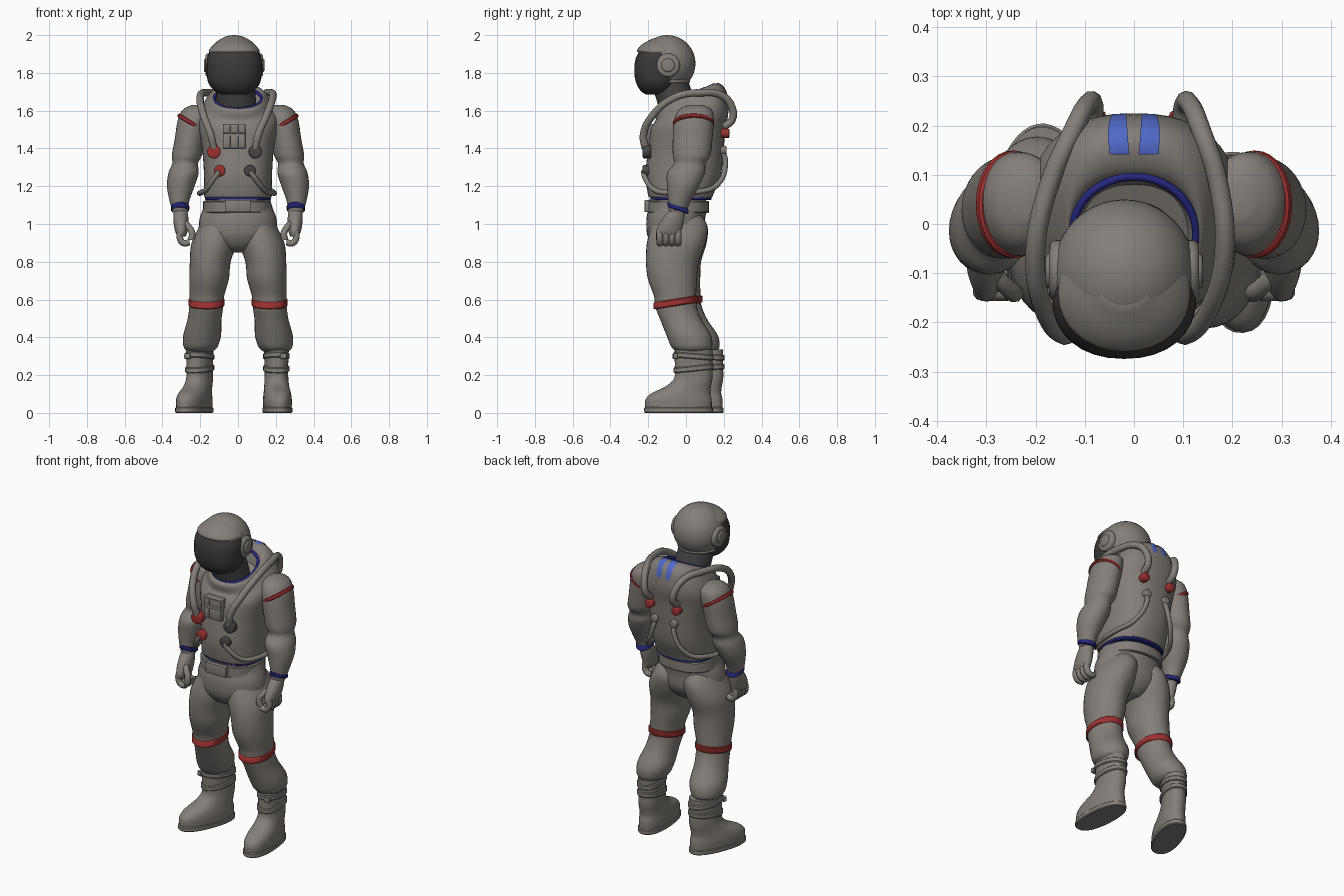
import bpy, bmesh, math
from mathutils import Vector, Euler

cube = bpy.data.objects.get("Cube")
if cube:
    bpy.data.objects.remove(cube, do_unlink=True)

PALETTE = {"suit_grey": (.23, .21, .19), "visor_black": (.042, .042, .042), "charcoal": (.06, .06, .06),
           "red": (.34, .032, .03), "bright_blue": (.08, .14, .56), "navy_blue": (.02, .022, .22)}
materials = {}
for label, rgb in PALETTE.items():
    mat = materials[label] = bpy.data.materials.new(label)
    mat.use_nodes = True
    mat.diffuse_color = (*rgb, 1)
    shader = next(n for n in mat.node_tree.nodes if n.type == 'BSDF_PRINCIPLED')
    shader.inputs["Base Color"].default_value = (*rgb, 1)
parts = []

def add_part(name, mesh, colour, loc=(0, 0, 0), rot=(0, 0, 0)):
    mesh.materials.clear()
    mesh.materials.append(materials[colour])
    obj = bpy.data.objects.new(name, mesh)
    obj.location, obj.rotation_euler = loc, rot
    bpy.context.scene.collection.objects.link(obj)
    parts.append(obj)
    return obj

def from_bmesh(name, bm, colour, loc=(0, 0, 0), rot=(0, 0, 0)):
    bmesh.ops.recalc_face_normals(bm, faces=bm.faces[:])
    mesh = bpy.data.meshes.new(name)
    bm.to_mesh(mesh)
    bm.free()
    return add_part(name, mesh, colour, loc, rot)

def loft(name, sections, colour="suit_grey", sides=32, steps=4, power=2.0, loc=(0, 0, 0), rot=(0, 0, 0)):
    """Skin through rounded sections (x, y, z, half width, half depth, slope)."""
    rows = [Vector(tuple(r) + (0,) * (6 - len(r))) for r in sections]
    last = len(rows) - 1
    rings = []
    for i in range(last):
        a, b, c, d = rows[max(i - 1, 0)], rows[i], rows[i + 1], rows[min(i + 2, last)]
        for k in range(steps):
            t = k / steps
            rings.append(b + (c - a) * (t / 2) + (a * 2 - b * 5 + c * 4 - d) * (t * t / 2)
                         + (b * 3 - a - c * 3 + d) * (t ** 3 / 2))
    rings.append(rows[last])
    def rounded(value):
        return math.copysign(abs(value) ** (2 / power), value)
    bm = bmesh.new()
    grid = []
    for x, y, z, rx, ry, slope in rings:
        outline = [(rx * rounded(math.cos(a)), ry * rounded(math.sin(a)))
                   for a in (math.tau * k / sides for k in range(sides))]
        grid.append([bm.verts.new((x + u, y + v, z + slope * v)) for u, v in outline])
    for low, high in zip(grid, grid[1:]):
        for k in range(sides):
            n = (k + 1) % sides
            bm.faces.new((low[k], low[n], high[n], high[k]))
    bm.faces.new(grid[0][::-1])
    bm.faces.new(grid[-1])
    return from_bmesh(name, bm, colour, loc, rot)

def band(name, loc, rx, ry, height, colour="suit_grey", slope=0, rot=(0, 0, 0), power=2.0):
    """Flat strap with chamfered rims."""
    h, c = height / 2, .005
    loft(name, [(0, 0, -h, rx - c, ry - c, slope), (0, 0, c - h, rx, ry, slope),
                (0, 0, h - c, rx, ry, slope), (0, 0, h, rx - c, ry - c, slope)],
         colour, steps=1, loc=loc, rot=rot, power=power)

def tube(name, points, radius, colour="suit_grey", closed=False):
    curve = bpy.data.curves.new(name, 'CURVE')
    curve.dimensions = '3D'
    curve.bevel_depth, curve.bevel_resolution = radius, 3
    curve.resolution_u, curve.use_fill_caps = 8, True
    spline = curve.splines.new('BEZIER')
    spline.bezier_points.add(len(points) - 1)
    for knot, co in zip(spline.bezier_points, points):
        knot.co = co
        knot.handle_left_type = knot.handle_right_type = 'AUTO'
    spline.use_cyclic_u = closed
    temp = bpy.data.objects.new(name + "_path", curve)
    mesh = bpy.data.meshes.new_from_object(temp)
    bpy.data.objects.remove(temp)
    add_part(name, mesh, colour)

def box(name, loc, size, bevel=.006, rot=(0, 0, 0)):
    bm = bmesh.new()
    bmesh.ops.create_cube(bm, size=1)
    bmesh.ops.scale(bm, vec=size, verts=bm.verts)
    bmesh.ops.bevel(bm, geom=bm.edges[:], offset=bevel, segments=2, profile=.5, affect='EDGES')
    from_bmesh(name, bm, "suit_grey", loc, rot)

def disc(name, loc, radius, depth, axis, colour="suit_grey"):
    """Bevelled round knob along x or y."""
    bm = bmesh.new()
    bmesh.ops.create_cone(bm, cap_ends=True, segments=28, radius1=radius, radius2=radius, depth=depth)
    rims = [e for e in bm.edges if abs(e.verts[0].co.z - e.verts[1].co.z) < .001]
    bmesh.ops.bevel(bm, geom=rims, offset=radius * .25, segments=3, profile=.5, affect='EDGES')
    from_bmesh(name, bm, colour, loc, (0, math.pi / 2, 0) if axis == "x" else (math.pi / 2, 0, 0))

CIRCLE = [(math.cos(a), math.sin(a)) for a in (math.tau * k / 12 for k in range(12))]

# Hips, belt and hard upper torso with a sloping neck opening
loft("pelvis", [(0, -.05, .85, .06, .07), (0, -.055, .88, .13, .115), (0, -.055, .94, .2, .15),
                (0, -.055, 1.02, .205, .155), (0, -.045, 1.08, .185, .155), (0, -.045, 1.13, .17, .15)])
band("belt", (-.005, -.042, 1.09), .18, .163, .065, power=2.3)
box("belt_buckle", (0, -.205, 1.095), (.14, .03, .065))
band("waist_trim", (0, -.027, 1.136), .174, .162, .02, "navy_blue", power=2.4)
torso = loft("torso_shell", [
    (0, -.028, 1.141, .176, .166), (0, -.028, 1.16, .18, .174), (0, -.015, 1.26, .18, .2),
    (0, 0, 1.4, .19, .2), (0, .01, 1.5, .21, .198), (0, .03, 1.57, .212, .195, .15),
    (0, .025, 1.63, .18, .185, .4), (0, 0, 1.67, .145, .165, .45),
    (0, -.02, 1.665, .128, .122, .45), (0, -.03, 1.6, .11, .11, .45)], sides=48, power=2.4)
tube("collar_trim", [(.126 * u, -.022 + .118 * v, 1.663 + .053 * v) for u, v in CIRCLE],
     .0085, "navy_blue", closed=True)
loft("neck_seal", [(-.005, -.04, 1.58, .105, .095), (-.01, -.06, 1.67, .104, .1),
                   (-.02, -.1, 1.79, .105, .1)], "charcoal")

# Blue flashes wrapped onto the upper back, wider toward the rear
for s in (1, -1):
    bm = bmesh.new()
    bmesh.ops.create_grid(bm, x_segments=4, y_segments=16, size=.5)
    bmesh.ops.scale(bm, vec=(.036, .15, 1), verts=bm.verts)
    for v in bm.verts:
        v.co.x *= 1 - v.co.y * 3
    flash = from_bmesh("back_flash", bm, "bright_blue", (s * .031, .183, 1.717), (-.85, 0, 0))
    wrap = flash.modifiers.new("wrap", 'SHRINKWRAP')
    wrap.target, wrap.wrap_mode, wrap.offset = torso, 'ABOVE_SURFACE', .004

# Helmet with forward peak, bulging visor and ear caps
HEAD = Vector((-.02, -.1, 1.85))
bm = bmesh.new()
bmesh.ops.create_uvsphere(bm, u_segments=40, v_segments=24, radius=.15)
bmesh.ops.scale(bm, vec=(.97, 1, 1), verts=bm.verts)
bmesh.ops.delete(bm, geom=[v for v in bm.verts if v.co.z < -.1], context='VERTS')
bmesh.ops.holes_fill(bm, edges=bm.edges[:])
from_bmesh("helmet", bm, "suit_grey", HEAD)
loft("helmet_peak", [(-.02, -.138, 1.91, .134, .119), (-.02, -.137, 1.925, .131, .12),
                     (-.02, -.127, 1.955, .102, .1), (-.02, -.11, 1.985, .055, .06)], power=2.1)
loft("visor", [(-.02, -.15, 1.685, .06, .06), (-.02, -.15, 1.705, .105, .09),
               (-.02, -.15, 1.75, .138, .115), (-.02, -.15, 1.81, .146, .124),
               (-.02, -.15, 1.87, .144, .118), (-.02, -.14, 1.915, .13, .108)], "visor_black", power=2.2)
tube("helmet_rim", [HEAD + Vector((.112 * u, .112 * v, -.095)) for u, v in CIRCLE], .01, closed=True)
for s in (1, -1):
    disc("ear_cap", HEAD + Vector((s * .125, .005, -.01)), .063, .055, "x")
    disc("ear_button", HEAD + Vector((s * .135, .005, -.01)), .036, .05, "x")

# Chest control unit
box("chest_unit", (-.02, -.195, 1.465), (.12, .05, .13))
for col in (-1, 0, 1):
    for z, tall in ((1.437, .065), (1.502, .045)):
        box("chest_module", (-.02 + col * .039, -.214, z), (.037, .018, tall), bevel=.004)

# Hoses and their couplings, slightly skewed between front and back
for s, accent in ((1, "charcoal"), (-1, "red")):
    def skew(p):
        return Vector((s * p[0] + .06 * p[1] - .005, p[1], p[2]))
    tube("shoulder_hose", [skew(p) for p in (
        (.11, -.215, 1.4), (.125, -.225, 1.47), (.165, -.18, 1.57), (.192, -.06, 1.67), (.172, .08, 1.695),
        (.13, .19, 1.68), (.105, .242, 1.62), (.092, .243, 1.55), (.09, .2, 1.515))], .02)
    tube("waist_hose", [skew(p) for p in (
        (.065, .19, 1.39), (.07, .208, 1.34), (.13, .168, 1.21), (.187, .06, 1.17), (.19, -.08, 1.165),
        (.155, -.165, 1.18), (.11, -.215, 1.24), (.08, -.225, 1.28))], .014)
    disc("chest_coupling", skew((.11, -.207, 1.383)), .036, .045, "y", accent)
    disc("belly_coupling", skew((.08, -.207, 1.282)), .03, .045, "y", accent)
    disc("back_coupling", skew((.09, .207, 1.48)), .025, .045, "y", "red")
    disc("lower_back_coupling", skew((.065, .195, 1.39)), .023, .04, "y")

# Arms and gloves
for s in (1, -1):
    def side(rows):
        return [(s * r[0], *r[1:]) for r in rows]
    loft("arm", side([
        (.215, .05, 1.63, .03, .04), (.222, .05, 1.605, .07, .087), (.236, .042, 1.55, .083, .105),
        (.255, .035, 1.45, .08, .105), (.27, .03, 1.365, .08, .1), (.28, .02, 1.32, .068, .084),
        (.288, 0, 1.27, .08, .1), (.303, -.015, 1.2, .073, .085), (.31, -.035, 1.12, .052, .06),
        (.305, -.045, 1.06, .04, .045)]))
    band("shoulder_stripe", (s * .245, .04, 1.533), .086, .109, .022, "red", rot=(0, -s * .55, 0))
    band("wrist_stripe", (s * .307, -.042, 1.085), .049, .056, .028, "navy_blue", slope=-.35)
    loft("palm", side([(.305, -.045, 1.075, .036, .042), (.302, -.07, 1.02, .04, .06),
                       (.3, -.09, .965, .034, .067), (.298, -.092, .935, .022, .06)]))
    for y in (-.042, -.074, -.106, -.138):
        tube("finger", side([(.305, y, .965), (.308, y, .925), (.288, y, .899), (.256, y, .903)]), .018)
    tube("thumb", side([(.295, -.09, 1.015), (.262, -.125, .985), (.243, -.14, .95), (.248, -.14, .915)]), .018)

# Legs and boots: the right leg trails and its foot turns out further
for s, trail, turn in ((1, 0, .07), (-1, .06, .36)):
    def stance(rows):
        return [(s * r[0], r[1] + trail * (1 - r[2]), *r[2:]) for r in rows]
    loft("leg", stance([
        (.2, .035, .325, .066, .085), (.198, .03, .35, .09, .108), (.19, .015, .41, .1, .118),
        (.178, -.025, .49, .09, .11), (.168, -.052, .56, .09, .11), (.165, -.058, .62, .092, .112),
        (.153, -.072, .71, .105, .13), (.147, -.072, .8, .108, .14), (.126, -.052, .9, .12, .155),
        (.102, -.035, .99, .1, .148), (.09, -.04, 1.06, .07, .11)]))
    band("knee_stripe", stance([(.167, -.055, .585)])[0], .096, .117, .038, "red", slope=.16)
    ankle, spin = Vector((s * .203, .04 + trail, 0)), Euler((0, 0, s * turn))
    def on_boot(x, y, z):
        return ankle + spin.to_matrix() @ Vector((x, y, z))
    loft("boot", [(0, -.08, .02, .074, .177), (0, -.08, .07, .075, .176), (0, -.066, .105, .071, .155),
                  (0, -.03, .138, .066, .122), (0, -.002, .18, .063, .102), (0, 0, .24, .062, .1),
                  (0, 0, .29, .064, .1), (0, 0, .335, .066, .1)], power=2.2, loc=ankle, rot=spin)
    band("boot_sole", on_boot(0, -.08, .015), .078, .182, .03, rot=spin, power=2.3)
    for z, lean in ((.235, .1), (.3, -.08)):
        band("boot_strap", on_boot(0, 0, z), .07, .107, .03, slope=lean, rot=spin, power=2.2)
    box("boot_buckle", on_boot(s * .03, -.1, .3), (.035, .025, .03), rot=spin)

# Smooth shading with crisp edges
bpy.context.view_layer.update()
for obj in bpy.context.view_layer.objects:
    obj.select_set(obj in parts)
bpy.context.view_layer.objects.active = parts[0]
bpy.ops.object.shade_smooth_by_angle(angle=math.radians(42))
